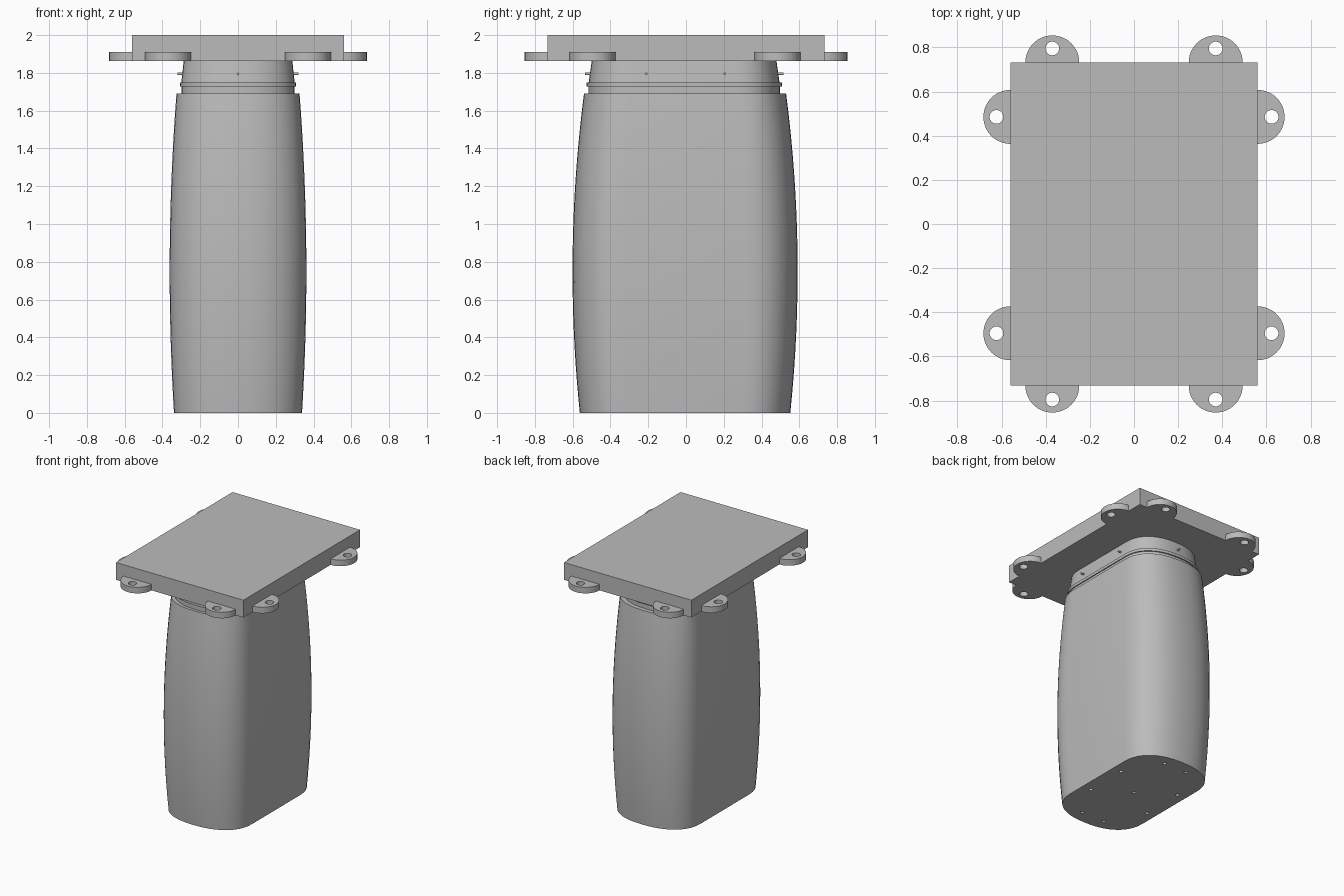
import bpy
import bmesh
import math
from mathutils import Vector

if "Cube" in bpy.data.objects:
    bpy.data.objects.remove(bpy.data.objects["Cube"], do_unlink=True)

grey = bpy.data.materials.new("plain_grey")
grey.use_nodes = True
grey.diffuse_color = (0.5, 0.5, 0.5, 1)
grey.node_tree.nodes["Principled BSDF"].inputs["Base Color"].default_value = (0.5, 0.5, 0.5, 1)


def finish(name, bm):
    bmesh.ops.recalc_face_normals(bm, faces=bm.faces)
    mesh = bpy.data.meshes.new(name)
    bm.to_mesh(mesh)
    bm.free()
    mesh.materials.append(grey)
    obj = bpy.data.objects.new(name, mesh)
    bpy.context.collection.objects.link(obj)
    return obj


def loft(name, rings):
    """Skin a stack of closed rings and cap both ends."""
    bm = bmesh.new()
    rows = [[bm.verts.new(p) for p in ring] for ring in rings]
    n = len(rows[0])
    for low, high in zip(rows, rows[1:]):
        for i in range(n):
            j = (i + 1) % n
            bm.faces.new((low[i], low[j], high[j], high[i]))
    bm.faces.new(rows[0])
    bm.faces.new(rows[-1])
    return finish(name, bm)


def add_rod(bm, start, end, radius, sides=24):
    start, end = Vector(start), Vector(end)
    axis = end - start
    mat = axis.to_track_quat("Z", "Y").to_matrix().to_4x4()
    mat.translation = (start + end) / 2
    bmesh.ops.create_cone(bm, cap_ends=True, segments=sides, radius1=radius,
                          radius2=radius, depth=axis.length, matrix=mat)


def section(z, width, length, y_mid, steps=20):
    """Flat-sided oval: straight flanks with bulging rounded ends."""
    flank = length * 0.54
    points = []
    for end in (1, -1):
        for i in range(steps + 1):
            a = math.pi * i / steps
            c, s = math.cos(a), math.sin(a)
            x = math.copysign(abs(c) ** 0.87, c) * width
            y = flank + (length - flank) * abs(s) ** 0.87
            points.append((end * x, y_mid + end * y, z))
    return points


def cut(obj, bm):
    cutter = finish("hole_cutter", bm)
    cutter.hide_render = True
    mod = obj.modifiers.new("holes", "BOOLEAN")
    mod.operation = "DIFFERENCE"
    mod.solver = "EXACT"
    mod.object = cutter
    bpy.context.view_layer.objects.active = obj
    bpy.ops.object.modifier_apply(modifier=mod.name)
    bpy.data.objects.remove(cutter, do_unlink=True)


def smooth(obj):
    bpy.ops.object.select_all(action="DESELECT")
    obj.select_set(True)
    bpy.context.view_layer.objects.active = obj
    bpy.ops.object.shade_smooth_by_angle(angle=math.radians(35))


# Barrel-shaped body, widest a little below the middle
body_top, belly, levels = 1.69, 0.75, 20
rings = []
for i in range(levels + 1):
    z = body_top * i / levels
    d = (z - belly) ** 2
    rings.append(section(z, 0.362 - 0.041 * d, 0.596 - 0.069 * d, -0.005))
body = loft("body", rings)

# Screw holes in the underside
holes = bmesh.new()
spots = [(0, 0)] + [(sx * x, sy * y) for x, y in ((0.1, 0.46), (0.265, 0.17))
                    for sx in (1, -1) for sy in (1, -1)]
for x, y in spots:
    add_rod(holes, (x, y, -0.05), (x, y, 0.05), 0.014, 16)
cut(body, holes)
smooth(body)

# Tapered neck with a raised lip
neck_rows = [(1.68, 0.3, 0.507), (1.728, 0.3, 0.507), (1.728, 0.308, 0.517),
             (1.75, 0.308, 0.517), (1.75, 0.3, 0.505), (1.87, 0.287, 0.488)]
smooth(loft("neck", [section(z, w, l, -0.01) for z, w, l in neck_rows]))

# Small pins around the neck
pins = bmesh.new()
for s in (1, -1):
    add_rod(pins, (0, s * 0.45 - 0.01, 1.795), (0, s * 0.525 - 0.01, 1.795), 0.007, 12)
    for y in (0.205, -0.21):
        add_rod(pins, (s * 0.27, y, 1.795), (s * 0.321, y, 1.795), 0.007, 12)
smooth(finish("neck_pins", pins))

# Rectangular mounting plate
half_x, half_y, plate_low = 0.56, 0.732, 1.862
corners = [(half_x, half_y), (-half_x, half_y), (-half_x, -half_y), (half_x, -half_y)]
loft("mounting_plate", [[(x, y, z) for x, y in corners] for z in (plate_low, 2.0)])


# Half-round bolt tabs along the plate edges
def bolt_tab(name, x, y, angle):
    arc = [angle - math.pi / 2 + math.pi * i / 32 for i in range(33)]
    outline = [(x + 0.122 * math.cos(a), y + 0.122 * math.sin(a)) for a in arc]
    tab = loft(name, [[(px, py, z) for px, py in outline] for z in (plate_low, 1.91)])
    hx, hy = x + 0.063 * math.cos(angle), y + 0.063 * math.sin(angle)
    hole = bmesh.new()
    add_rod(hole, (hx, hy, 1.8), (hx, hy, 1.97), 0.031, 32)
    cut(tab, hole)
    smooth(tab)


for sx, side in ((1, "left"), (-1, "right")):
    for sy, end in ((1, "back"), (-1, "front")):
        bolt_tab(f"{end}_{side}_side_tab", sx * half_x, sy * 0.49 - 0.005,
                 0 if sx > 0 else math.pi)
        bolt_tab(f"{end}_{side}_end_tab", sx * 0.37, sy * half_y, sy * math.pi / 2)
